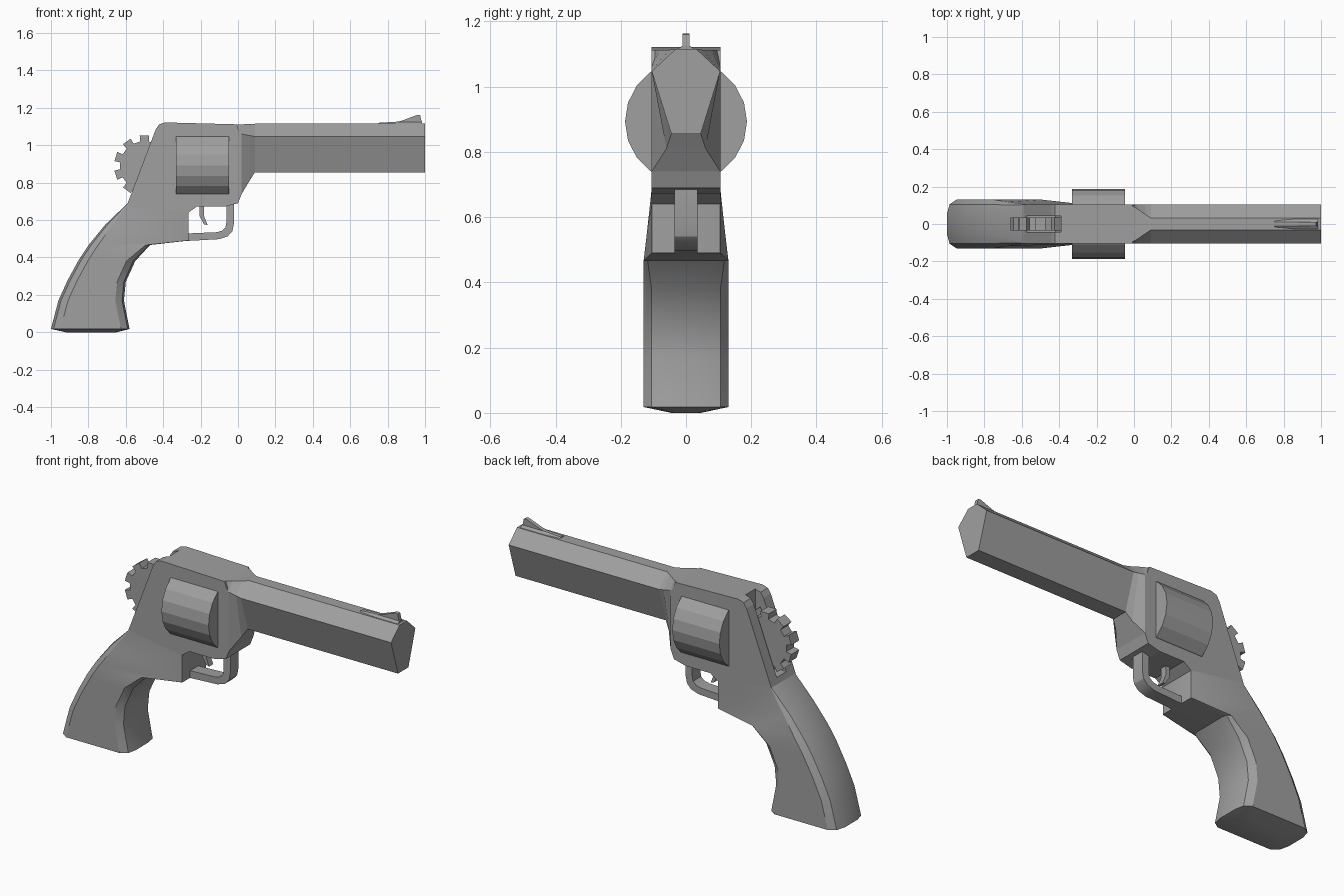
import bpy, bmesh, math
from mathutils import Vector

if "Cube" in bpy.data.objects:
    bpy.data.objects.remove(bpy.data.objects["Cube"])

steel = bpy.data.materials.new("gunmetal_grey")
steel.diffuse_color = (0.35, 0.35, 0.35, 1)
steel.use_nodes = True
steel.node_tree.nodes["Principled BSDF"].inputs["Base Color"].default_value = steel.diffuse_color


def finish(name, bm, smooth=None):
    bmesh.ops.recalc_face_normals(bm, faces=bm.faces[:])
    me = bpy.data.meshes.new(name)
    bm.to_mesh(me)
    bm.free()
    me.materials.append(steel)
    ob = bpy.data.objects.new(name, me)
    bpy.context.collection.objects.link(ob)
    if smooth:
        bpy.ops.object.select_all(action='DESELECT')
        ob.select_set(True)
        bpy.context.view_layer.objects.active = ob
        bpy.ops.object.shade_smooth_by_angle(angle=math.radians(smooth))
    return ob


def loft(name, rings, smooth=None):
    """Skin equal-length closed rings and cap both ends."""
    bm = bmesh.new()
    vs = [[bm.verts.new(p) for p in r] for r in rings]
    n = len(vs[0])
    for a, b in zip(vs, vs[1:]):
        for i in range(n):
            j = (i + 1) % n
            bm.faces.new((a[i], a[j], b[j], b[i]))
    bm.faces.new(vs[0])
    bm.faces.new(vs[-1])
    return finish(name, bm, smooth)


def plate(name, pts, half, smooth=None):
    """Side profile in x, z given thickness along y."""
    return loft(name, [[(x, y, z) for x, z in pts] for y in (-half, half)], smooth)


# Frame, with a slot at the back for the toothed wheel
frame = plate("frame", [(-.59, .69), (-.265, .64), (-.22, .672), (-.07, .672),
                        (0, .69), (.02, .74), (.012, 1.06), (-.008, 1.112),
                        (-.39, 1.122), (-.422, 1.112), (-.44, 1.085)], .105)
slot = plate("slot_cutter", [(-.8, .72), (-.42, .72), (-.39, .8), (-.39, 1.3), (-.8, 1.3)], .042)
slot.hide_render = True
slot.display_type = 'WIRE'
cut = frame.modifiers.new("slot", 'BOOLEAN')
cut.operation = 'DIFFERENCE'
cut.solver = 'EXACT'
cut.object = slot


# Barrel: six-sided, blending out of the frame
def hexagon(x, top, mid, low):
    half = [top, mid, low]
    return [(x, y, z) for y, z in half] + [(x, -y, z) for y, z in reversed(half)]


barrel_end = ((.032, 1.115), (.105, 1.047), (.045, .855))
loft("barrel", [
    hexagon(-.008, (.095, 1.112), (.105, 1.07), (.105, .72)),
    hexagon(.02, (.08, 1.112), (.105, 1.06), (.105, .74)),
    hexagon(.062, (.05, 1.113), (.105, 1.052), (.06, .81)),
    hexagon(.09, *barrel_end),
    hexagon(1.0, *barrel_end)])


# Grip: chamfered sections from the frame down to the butt
def grip_ring(back, front, wb, wf, cb=1, cf=1):
    b, f = Vector((back[0], 0, back[1])), Vector((front[0], 0, front[1]))
    d = (f - b).normalized()
    half = [(b, wb * (1 - .58 * cb)),
            (b + d * .014 * cb, wb * (1 - .19 * cb)),
            (b + d * .05 * cb + d * .001, wb),
            (f - d * .045 * cf - d * .001, wf),
            (f - d * .01 * cf, wf * (1 - .19 * cf)),
            (f, wf * (1 - .58 * cf))]
    return ([(p.x, y, p.z) for p, y in half] +
            [(p.x, -y, p.z) for p, y in reversed(half)])


loft("grip", [
    grip_ring((-.59, .69), (-.265, .64), .105, .105, .1, .05),
    grip_ring((-.71, .575), (-.265, .49), .118, .105, .7, .05),
    grip_ring((-.80, .465), (-.47, .467), .13, .13, 1, .5),
    grip_ring((-.85, .39), (-.55, .38), .13, .13),
    grip_ring((-.91, .28), (-.60, .27), .13, .13),
    grip_ring((-.96, .17), (-.61, .17), .13, .13),
    grip_ring((-1.0, .018), (-.58, .018), .13, .13),
    grip_ring((-.92, 0), (-.65, 0), .045, .045)], 30)

# Rotating cylinder
bm = bmesh.new()
bmesh.ops.create_cone(bm, cap_ends=True, segments=20, radius1=.187, radius2=.187, depth=.285)
for v in bm.verts:
    x, y, z = v.co
    v.co = (z - .19, x, y + .893)
finish("cylinder", bm)

# Toothed wheel standing in the slot
wheel = []
for k in range(10):
    mid = 54 + 36 * k
    for off, r in ((-10, .132), (-9, .163), (9, .163), (10, .132)):
        a = math.radians(mid + off)
        wheel.append((-.5 + r * math.cos(a), .89 + r * math.sin(a)))
plate("toothed_wheel", wheel, .034)

# Trigger guard as a bent strip
outer = [(-.28, .488), (-.10, .498), (-.055, .513), (-.03, .54), (-.022, .58), (-.022, .69)]
inner = [(-.28, .528), (-.115, .535), (-.085, .543), (-.067, .56), (-.062, .59), (-.062, .69)]
loft("trigger_guard", [[(o[0], -.035, o[1]), (o[0], .035, o[1]),
                        (i[0], .035, i[1]), (i[0], -.035, i[1])]
                       for o, i in zip(outer, inner)], 30)

# Trigger
plate("trigger", [(-.207, .69), (-.18, .69), (-.183, .625), (-.162, .572),
                  (-.182, .578), (-.205, .62)], .018)

# Front sight: flared low base and thin blade
loft("sight_base", [[(x, -w, 1.112), (x, -.01, z), (x, .01, z), (x, w, 1.112)]
                    for x, w, z in ((.75, .02, 1.12), (.85, .03, 1.126), (.985, .03, 1.126))])
plate("sight_blade", [(.84, 1.11), (.84, 1.122), (.88, 1.133), (.96, 1.163),
                      (.974, 1.16), (.985, 1.11)], .011)
